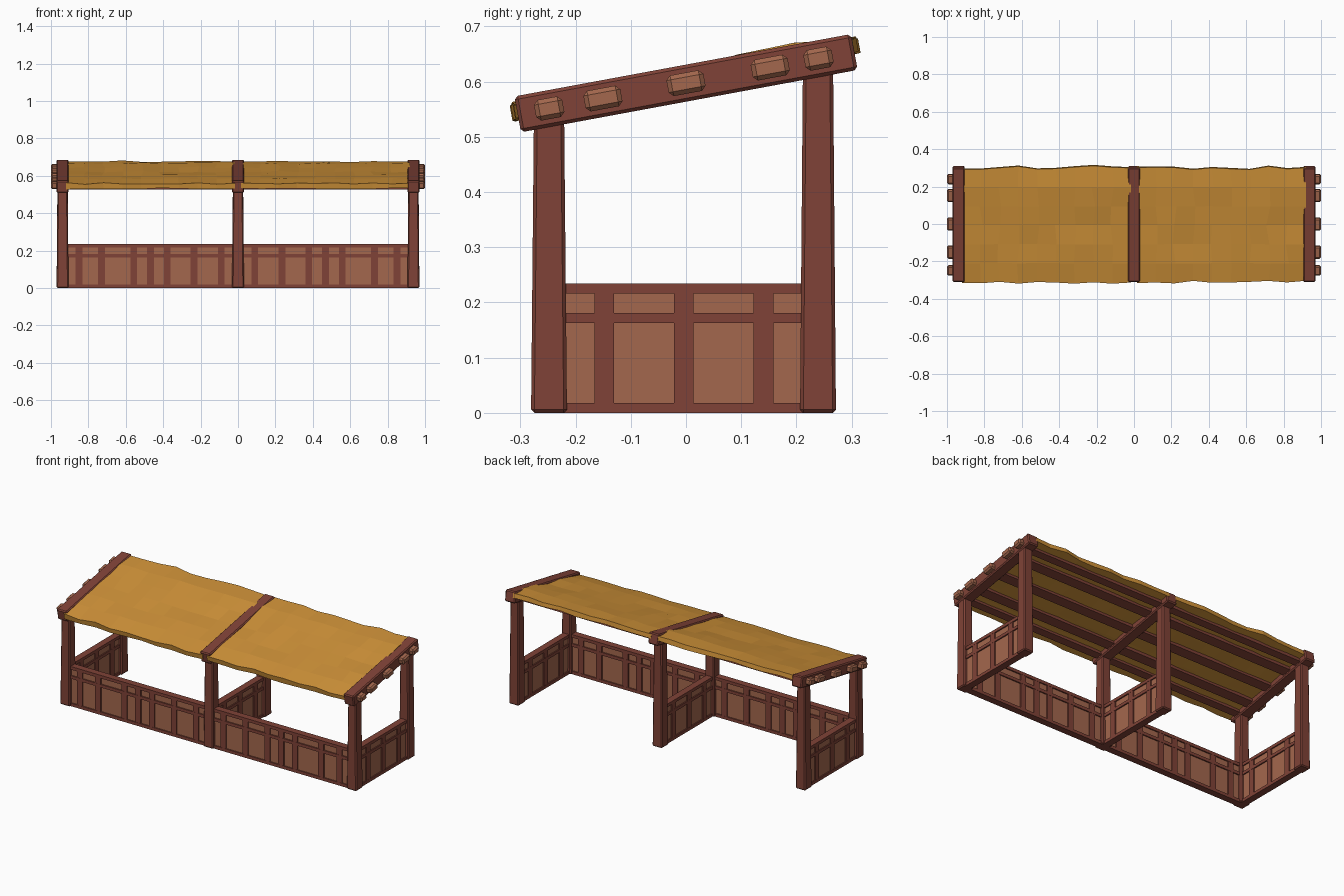
import bpy, bmesh, math, random
from mathutils import Matrix, Vector

if "Cube" in bpy.data.objects:
    bpy.data.objects.remove(bpy.data.objects["Cube"])

random.seed(7)


def material(name, rgb):
    m = bpy.data.materials.new(name)
    m.diffuse_color = (*rgb, 1)
    m.use_nodes = True
    m.node_tree.nodes["Principled BSDF"].inputs["Base Color"].default_value = m.diffuse_color
    return m


FRAME = material("dark red-brown wood", (0.215, 0.055, 0.038))
PANEL = material("light brown wood", (0.37, 0.137, 0.075))
THATCH = material("golden thatch", (0.62, 0.285, 0.04))

SLOPE = math.atan2(0.112, 0.605)
ROOF = Matrix.Translation((0, 0, 0.597)) @ Matrix.Rotation(SLOPE, 4, 'X')


def finish(bm, name, mat):
    bmesh.ops.recalc_face_normals(bm, faces=bm.faces[:])
    me = bpy.data.meshes.new(name)
    bm.to_mesh(me)
    bm.free()
    me.materials.append(mat)
    ob = bpy.data.objects.new(name, me)
    bpy.context.collection.objects.link(ob)
    return ob


def box(name, centre, size, mat, bevel=0.0, matrix=None, taper=1.0):
    bm = bmesh.new()
    bmesh.ops.create_cube(bm, size=1)
    for v in bm.verts:
        k = taper if v.co.z > 0 else 1
        v.co = Vector((v.co.x * size[0] * k, v.co.y * size[1] * k, v.co.z * size[2])) + Vector(centre)
    if bevel:
        bmesh.ops.bevel(bm, geom=bm.edges[:], offset=bevel, segments=1, affect='EDGES')
    if matrix:
        bm.transform(matrix)
    return finish(bm, name, mat)


# Posts and sloping roof beams
for x in (-0.938, 0, 0.938):
    for name, y, h in (("front_post", -0.248, 0.545), ("back_post", 0.239, 0.632)):
        box(name, (x, y, h / 2), (0.064, 0.065, h), FRAME, 0.006, taper=0.84)
    box("roof_beam", (x, 0, 0), (0.066, 0.62, 0.066), FRAME, 0.006, ROOF)


# Low walls: u runs along the wall, both sides show battens and rails
def wall(name, u0, u1, across, battens, along_x):
    def piece(part, u, z, du, dz, thick, mat):
        c = (u, across, z) if along_x else (across, u, z)
        s = (du, thick, dz) if along_x else (thick, du, dz)
        box(name + part, c, s, mat)
    mid, length = (u0 + u1) / 2, u1 - u0
    piece("_panel", mid, 0.115, length, 0.226, 0.026, PANEL)
    for z, h in ((0.009, 0.018), (0.1715, 0.018), (0.2255, 0.018)):
        piece("_rail", mid, z, length, h, 0.04, FRAME)
    for u in battens:
        piece("_batten", u, 0.116, 0.036, 0.23, 0.038, FRAME)


steps = (0.09, 0.235, 0.378, 0.468, 0.557, 0.73, 0.85)
for s in (-1, 1):
    a, b = sorted((s * 0.025, s * 0.915))
    wall("front_wall", a, b, -0.248, [s * u for u in steps], True)
for x in (-0.938, 0, 0.938):
    wall("side_wall", -0.225, 0.215, x, (-0.148, -0.004, 0.14), False)

# Purlins under the thatch, with pale ends poking through the outer beams
for y, w in ((-0.252, 0.052), (-0.153, 0.068), (0, 0.068), (0.155, 0.068), (0.244, 0.052)):
    box("purlin", (0, y, -0.002), (1.88, w * 0.8, 0.036), FRAME, 0, ROOF)
    for s in (-1, 1):
        box("purlin_end", (s * 0.98, y, 0), (0.04, w, 0.038), PANEL, 0.008, ROOF)


# Thatch sheets: uneven grids with ragged front and back edges
def thatch(x0, x1):
    nx, ny = 9, 6
    bm = bmesh.new()
    front = [random.uniform(-0.010, 0.008) for _ in range(nx + 1)]
    back = [random.uniform(-0.008, 0.014) for _ in range(nx + 1)]
    layers = []
    for top in (True, False):
        rows = []
        for j in range(ny + 1):
            row = []
            for i in range(nx + 1):
                x = x0 + (x1 - x0) * i / nx
                y = -0.312 + 0.62 * j / ny
                if 0 < i < nx and 0 < j < ny:
                    x += random.uniform(-0.012, 0.012)
                y += front[i] if j == 0 else back[i] if j == ny else 0
                bulge = 0.008 * math.exp(-((y - 0.17) / 0.09) ** 2)
                droop = 0.006 if j == 0 else 0
                if top:
                    z = 0.025 + bulge + random.uniform(-0.004, 0.005) - droop
                else:
                    z = -0.002 + random.uniform(-0.004, 0.004) - droop
                row.append(bm.verts.new((x, y, z)))
            rows.append(row)
        layers.append(rows)
        for j in range(ny):
            for i in range(nx):
                bm.faces.new((rows[j][i], rows[j][i + 1], rows[j + 1][i + 1], rows[j + 1][i]))
    # close the rim
    t, b = layers

    def rim(r):
        return ([r[0][i] for i in range(nx)] + [r[j][nx] for j in range(ny)]
                + [r[ny][i] for i in range(nx, 0, -1)] + [r[j][0] for j in range(ny, 0, -1)])
    rt, rb = rim(t), rim(b)
    for k in range(len(rt)):
        n = (k + 1) % len(rt)
        bm.faces.new((rt[k], rt[n], rb[n], rb[k]))
    bm.transform(ROOF)
    finish(bm, "thatch_sheet", THATCH)


thatch(-0.92, -0.015)
thatch(0.015, 0.92)
